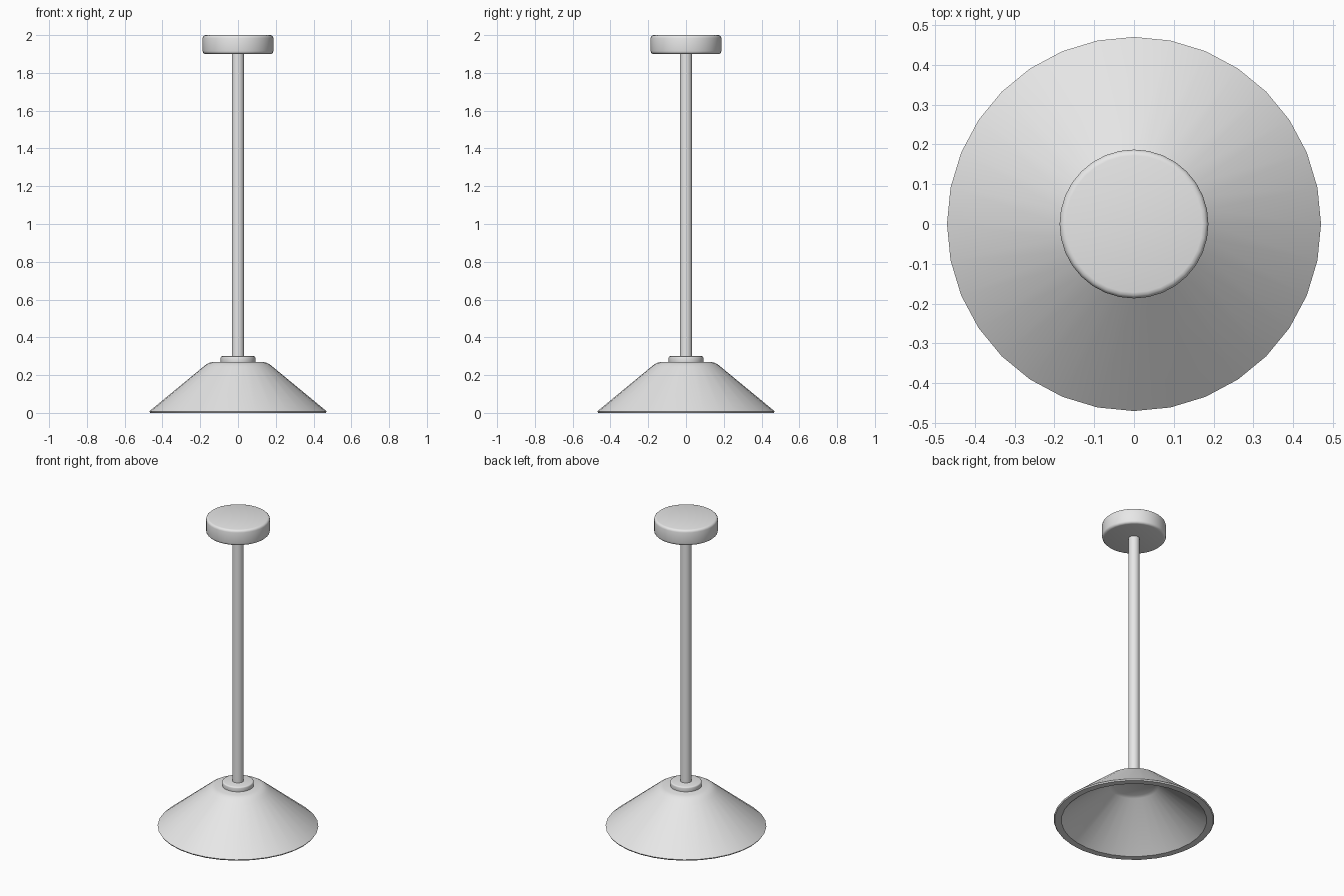
import bpy
import math

SIDES = 32

if "Cube" in bpy.data.objects:
    bpy.data.objects.remove(bpy.data.objects["Cube"], do_unlink=True)

COLOR = (0.8, 0.8, 0.8, 1)
metal = bpy.data.materials.new("light_grey")
metal.use_nodes = True
metal.diffuse_color = COLOR
metal.node_tree.nodes["Principled BSDF"].inputs["Base Color"].default_value = COLOR


def finish(obj, name):
    obj.name = obj.data.name = name
    obj.data.materials.append(metal)
    bpy.ops.object.select_all(action="DESELECT")
    obj.select_set(True)
    bpy.context.view_layer.objects.active = obj
    bpy.ops.object.shade_smooth_by_angle(angle=math.radians(35))


def disc(name, radius, bottom, top, bevel=0.0):
    """Upright cylinder with optional rounded rims."""
    bpy.ops.mesh.primitive_cylinder_add(
        vertices=SIDES, radius=radius, depth=top - bottom,
        location=(0, 0, (top + bottom) / 2))
    obj = bpy.context.object
    if bevel:
        mod = obj.modifiers.new("rounded_rims", "BEVEL")
        mod.width = bevel
        mod.segments = 3
        bpy.ops.object.modifier_apply(modifier=mod.name)
    finish(obj, name)


def lathe(name, profile):
    """Spin a radius/height profile; its ends are capped with flat faces."""
    verts = [(r * math.cos(a), r * math.sin(a), z)
             for r, z in profile
             for a in (math.tau * i / SIDES for i in range(SIDES))]
    faces = [(k * SIDES + i, k * SIDES + (i + 1) % SIDES,
              (k + 1) * SIDES + (i + 1) % SIDES, (k + 1) * SIDES + i)
             for k in range(len(profile) - 1) for i in range(SIDES)]
    last = (len(profile) - 1) * SIDES
    faces.append(tuple(reversed(range(SIDES))))
    faces.append(tuple(range(last, last + SIDES)))
    mesh = bpy.data.meshes.new(name)
    mesh.from_pydata(verts, [], faces)
    obj = bpy.data.objects.new(name, mesh)
    bpy.context.collection.objects.link(obj)
    finish(obj, name)


# Ceiling mount, rod and collar
disc("ceiling_mount", 0.187, 1.90, 2.0, 0.015)
disc("rod", 0.033, 0.28, 1.92)
disc("collar", 0.092, 0.26, 0.30, 0.008)

# Hollow conical shade, from the inner ceiling round the rim to the top
lathe("shade", [
    (0.125, 0.24), (0.145, 0.23), (0.425, 0.0),
    (0.465, 0.0), (0.47, 0.008),
    (0.185, 0.243), (0.17, 0.255), (0.155, 0.264), (0.135, 0.27),
])
